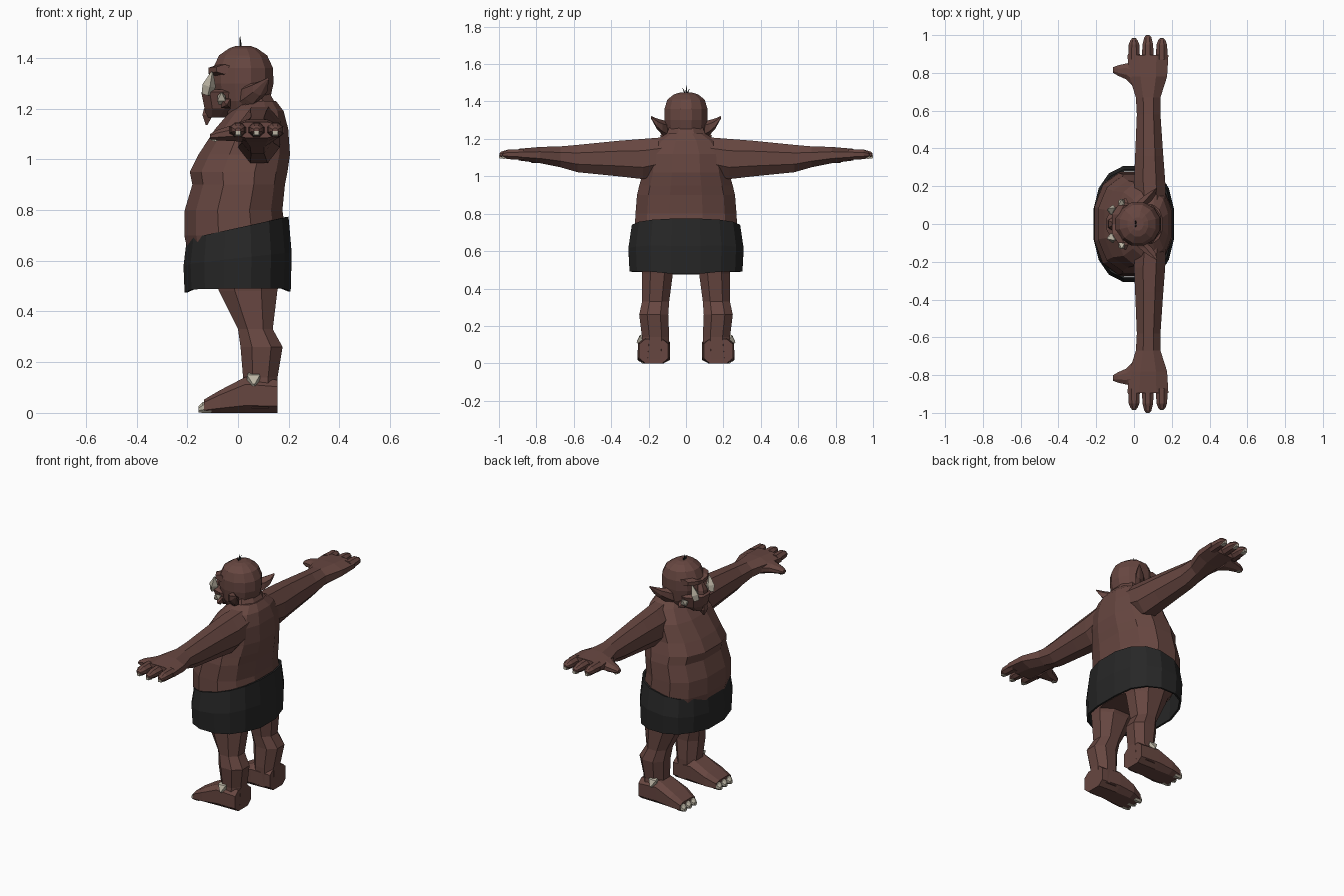
import bpy, bmesh, math
from mathutils import Vector

cube = bpy.data.objects.get("Cube")
if cube:
    bpy.data.objects.remove(cube, do_unlink=True)


def make_material(name, red, green, blue):
    mat = bpy.data.materials.new(name)
    mat.use_nodes = True
    colour = (red, green, blue, 1)
    mat.diffuse_color = colour
    shader = next(n for n in mat.node_tree.nodes if n.type == 'BSDF_PRINCIPLED')
    shader.inputs["Base Color"].default_value = colour
    return mat


skin = make_material("brown skin", .135, .062, .052)
cloth = make_material("black cloth", .02, .02, .02)
bone = make_material("pale bone", .5, .46, .37)


def ring(axis, pos, u0, u1, v0, v1, sides=8, power=1.0):
    """Rounded polygon filling a box, lying across the given axis."""
    points = []
    for i in range(sides):
        angle = (i + .5) * math.tau / sides
        c, s = (math.copysign(abs(f / math.cos(math.pi / sides)) ** power, f)
                for f in (math.cos(angle), math.sin(angle)))
        u = (u0 + u1 + c * (u1 - u0)) / 2
        v = (v0 + v1 + s * (v1 - v0)) / 2
        points.append(Vector({'x': (pos, u, v), 'y': (u, pos, v), 'z': (u, v, pos)}[axis]))
    return points


def skin_rings(name, rings, mat, mirror=False, caps=True):
    """Bridge successive rings into one mesh, optionally mirrored across y."""
    bm = bmesh.new()
    loops = [[bm.verts.new(p) for p in r] for r in rings]
    for a, b in zip(loops, loops[1:]):
        for i in range(len(a)):
            j = (i + 1) % len(a)
            bm.faces.new((a[i], a[j], b[j], b[i]))
    if caps:
        bm.faces.new(loops[0])
        bm.faces.new(loops[-1])
    bmesh.ops.recalc_face_normals(bm, faces=bm.faces)
    mesh = bpy.data.meshes.new(name)
    bm.to_mesh(mesh)
    bm.free()
    mesh.materials.append(mat)
    obj = bpy.data.objects.new(name, mesh)
    bpy.context.collection.objects.link(obj)
    if mirror:
        obj.modifiers.new("mirror", 'MIRROR').use_axis = (False, True, False)
    return obj


def loft(name, axis, rows, mat=skin, mirror=True, sides=8, power=1.0):
    rings = [ring(axis, *row, sides=sides, power=power) for row in rows]
    return skin_rings(name, rings, mat, mirror)


def body(name, rows, sides=12, power=1.0):
    """Centred upright form: height, front, back, half width."""
    return loft(name, 'z', [(z, f, b, -w, w) for z, f, b, w in rows],
                mirror=False, sides=sides, power=power)


def spike(name, base, tip, radius, mat=bone, mirror=True):
    """Tapered four-sided horn between two points."""
    base, tip = Vector(base), Vector(tip)
    turn = (tip - base).to_track_quat('Z', 'Y')
    rings = []
    for t, size in ((0, .8), (.4, 1), (1, .15)):
        centre = base.lerp(tip, t)
        rings.append([centre + turn @ p for p in
                      ring('z', 0, *(-radius * size, radius * size) * 2, sides=4)])
    return skin_rings(name, rings, mat, mirror)


# Heavy torso with belly, chest and sloping shoulders
body("torso", [
    (.5, -.12, .17, .22), (.6, -.19, .19, .26), (.7, -.212, .19, .275),
    (.8, -.21, .175, .27), (.9, -.18, .185, .262), (.95, -.19, .195, .25),
    (1.02, -.155, .205, .23), (1.12, -.09, .198, .22), (1.19, -.03, .18, .17),
    (1.23, .01, .15, .1)], power=.85)

# Flared shorts, higher at the back, with a dipping front hem
shorts_rings = []
for top, grow in ((1, .94), (.5, 1), (0, .98)):
    shape = ring('z', 0, -.215 * grow, .212 * grow, -.308 * grow, .308 * grow, 16, .85)
    for p in shape:
        hem = .49 + (.04 * (p.x + .1) if p.x < -.1 else 0)
        hem -= .03 * max(0, 1 - abs(p.y) / .12)
        waist = .73 + .22 * p.x
        p.z = hem + (waist - hem) * top
    shorts_rings.append(shape)
shorts = skin_rings("shorts", shorts_rings, cloth, caps=False)
thickness = shorts.modifiers.new("thickness", 'SOLIDIFY')
thickness.thickness = .012
thickness.offset = -1

# Legs and feet
loft("legs", 'z', [
    (.6, -.12, .18, .03, .25), (.48, -.075, .155, .07, .235),
    (.33, 0, .137, .09, .235), (.26, .01, .176, .095, .25),
    (.14, .02, .156, .09, .235), (.02, .02, .155, .092, .248)], power=.9)
loft("feet", 'x', [
    (.155, .095, .25, 0, .13), (.03, .085, .255, 0, .142),
    (-.07, .085, .258, 0, .09), (-.135, .105, .25, 0, .052)], power=.6)
for i, y in enumerate((.128, .177, .226)):
    loft(f"toe_nail_{i}", 'x', [
        (-.105, y - .023, y + .023, 0, .05), (-.14, y - .022, y + .022, 0, .042),
        (-.156, y - .012, y + .012, .002, .025)], bone)
spike("ankle_spurs", (.06, .215, .14), (.062, .262, .11), .025)

# Arms stretched sideways, ending in broad hands
loft("arms", 'y', [
    (.1, .01, .17, 1.02, 1.21), (.23, 0, .165, .985, 1.2),
    (.36, .006, .155, 1.0, 1.19), (.58, .015, .14, 1.022, 1.168),
    (.67, .01, .14, 1.048, 1.16), (.78, -.025, .175, 1.07, 1.157),
    (.895, -.035, .182, 1.085, 1.147)])
for i, (x, tip) in enumerate(((0, .985), (.073, 1), (.147, .985))):
    loft(f"finger_{i}", 'y', [
        (.87, x - .032, x + .032, 1.087, 1.145), (.95, x - .028, x + .028, 1.092, 1.143),
        (tip - .012, x - .019, x + .019, 1.1, 1.132), (tip - .002, x - .01, x + .01, 1.105, 1.124)])
    loft(f"finger_nail_{i}", 'y', [
        (tip - .03, x - .013, x + .013, 1.093, 1.112),
        (tip, x - .01, x + .01, 1.097, 1.112)], bone, sides=4)
loft("thumbs", 'x', [
    (.02, .7, .86, 1.07, 1.145), (-.04, .765, .85, 1.073, 1.13),
    (-.085, .785, .84, 1.075, 1.115), (-.11, .8, .83, 1.08, 1.1)])
spike("thumb_nails", (-.08, .815, 1.083), (-.112, .815, 1.08), .012)

# Neck, skull and jutting lower jaw
body("neck", [(1.12, -.06, .18, .15), (1.2, -.03, .16, .115), (1.26, 0, .125, .09)], sides=8)
body("skull", [
    (1.17, -.05, .085, .08), (1.23, -.085, .125, .105), (1.3, -.1, .14, .115),
    (1.36, -.098, .138, .115), (1.41, -.075, .115, .1), (1.438, -.035, .075, .065),
    (1.447, -.01, .05, .035)])
body("jaw", [
    (1.165, -.122, -.03, .035), (1.2, -.132, .03, .08),
    (1.265, -.145, .03, .098), (1.275, -.125, 0, .08)], sides=10)

# Face: brow ridges, nose, tusks, cheek bones and chin tuft
loft("brow_ridges", 'y', [
    (0, -.115, -.05, 1.33, 1.355), (.05, -.117, -.04, 1.33, 1.37),
    (.1, -.085, -.02, 1.338, 1.372)], sides=6)
body("nose", [(1.275, -.137, -.08, .034), (1.295, -.135, -.08, .032), (1.34, -.112, -.08, .014)], sides=6)
spike("large_tusks", (-.122, .07, 1.255), (-.102, .085, 1.345), .019)
spike("small_tusks", (-.065, .1, 1.225), (-.065, .13, 1.262), .016)
spike("cheek_lobes", (-.05, .09, 1.225), (-.045, .138, 1.215), .018, skin)
spike("chin_tuft", (-.118, 0, 1.2), (-.124, 0, 1.135), .02, skin, mirror=False)

# Pointed ears sweeping back and out
loft("ears", 'y', [
    (.095, 0, .06, 1.205, 1.29), (.125, .025, .095, 1.225, 1.295),
    (.155, .06, .115, 1.255, 1.305), (.188, .113, .122, 1.312, 1.322)], sides=6)

# Few stray hairs on the crown
for i, lean in enumerate((-.018, .004, .02)):
    spike(f"hair_{i}", (.01, lean / 4, 1.44), (.008, lean, 1.49 - abs(lean)), .003, cloth, mirror=False)
